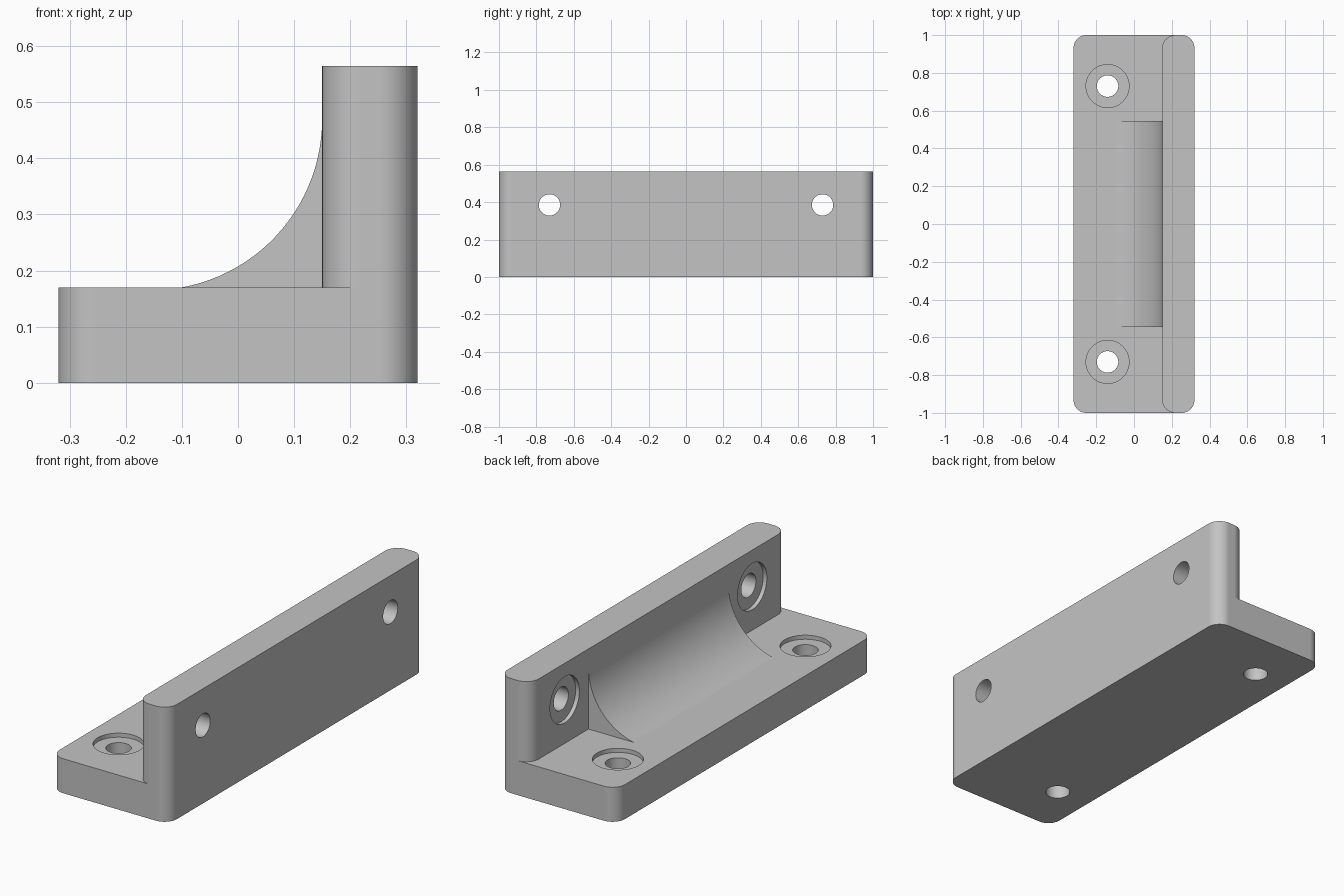
import bpy, bmesh, math
from mathutils import Vector, Matrix

default = bpy.data.objects.get("Cube")
if default:
    bpy.data.objects.remove(default, do_unlink=True)

# Main dimensions
HALF_W, HALF_L, HEIGHT = 0.32, 1.0, 0.565
BASE_H, WALL_X, CORNER = 0.17, 0.15, 0.068
HOLE_R, BORE_R, BORE_D = 0.057, 0.114, 0.02

grey = bpy.data.materials.new("plain_grey")
grey.use_nodes = True
colour = (0.55, 0.55, 0.55, 1)
grey.diffuse_color = colour
grey.node_tree.nodes["Principled BSDF"].inputs["Base Color"].default_value = colour


def finish(name, bm):
    bmesh.ops.recalc_face_normals(bm, faces=bm.faces)
    mesh = bpy.data.meshes.new(name)
    bm.to_mesh(mesh)
    bm.free()
    mesh.materials.append(grey)
    ob = bpy.data.objects.new(name, mesh)
    bpy.context.collection.objects.link(ob)
    return ob


def prism(name, outline, sweep):
    bm = bmesh.new()
    face = bm.faces.new([bm.verts.new(p) for p in outline])
    ext = bmesh.ops.extrude_face_region(bm, geom=[face], use_keep_orig=True)
    moved = [v for v in ext["geom"] if isinstance(v, bmesh.types.BMVert)]
    bmesh.ops.translate(bm, verts=moved, vec=Vector(sweep))
    return finish(name, bm)


def rounded_slab(name, x0, x1, z0, z1, steps=12):
    pts = []
    corners = [(x1, HALF_L, 0), (x0, HALF_L, 1), (x0, -HALF_L, 2), (x1, -HALF_L, 3)]
    for x, y, quarter in corners:
        cx = x - CORNER if x == x1 else x + CORNER
        cy = y - math.copysign(CORNER, y)
        for i in range(steps + 1):
            a = (quarter + i / steps) * math.pi / 2
            pts.append((cx + CORNER * math.cos(a), cy + CORNER * math.sin(a), z0))
    return prism(name, pts, (0, 0, z1 - z0))


def cylinder(name, radius, start, end):
    start, end = Vector(start), Vector(end)
    axis = end - start
    turn = axis.to_track_quat("Z", "Y").to_matrix().to_4x4()
    bm = bmesh.new()
    bmesh.ops.create_cone(bm, cap_ends=True, segments=48, radius1=radius, radius2=radius,
                          depth=axis.length,
                          matrix=Matrix.Translation((start + end) / 2) @ turn)
    return finish(name, bm)


def combine(target, other, operation):
    other.hide_render = True
    mod = target.modifiers.new(operation.lower(), "BOOLEAN")
    mod.operation, mod.solver, mod.object = operation, "EXACT", other
    bpy.context.view_layer.objects.active = target
    bpy.ops.object.modifier_apply(modifier=mod.name)
    bpy.data.objects.remove(other, do_unlink=True)


# Base plate and upright wall
bracket = rounded_slab("angle_bracket", -HALF_W, HALF_W, 0, BASE_H)
combine(bracket, rounded_slab("wall", WALL_X, HALF_W, BASE_H, HEIGHT), "UNION")

# Concave web between the plate and the wall
radius, centre_z, half_web = 0.305, 0.47, 0.545
centre_x = WALL_X - radius
sweep = math.asin((centre_z - BASE_H) / radius)
web = []
for i in range(25):
    a = -sweep * i / 24
    web.append((centre_x + radius * math.cos(a), -half_web, centre_z + radius * math.sin(a)))
web += [(web[-1][0], -half_web, 0.1), (0.22, -half_web, 0.1), (0.22, -half_web, centre_z)]
combine(bracket, prism("web", web, (0, 2 * half_web, 0)), "UNION")

# Counterbored screw holes through the plate and the wall
for y in (-0.73, 0.73):
    px, wz = -0.14, 0.385
    for cutter in (
        cylinder("plate_hole", HOLE_R, (px, y, -0.1), (px, y, 0.3)),
        cylinder("plate_counterbore", BORE_R, (px, y, BASE_H - BORE_D), (px, y, 0.3)),
        cylinder("wall_hole", HOLE_R, (0.05, y, wz), (0.4, y, wz)),
        cylinder("wall_counterbore", BORE_R, (0.05, y, wz), (WALL_X + BORE_D, y, wz)),
    ):
        combine(bracket, cutter, "DIFFERENCE")

# Tidy flat faces and smooth the rounded ones
bm = bmesh.new()
bm.from_mesh(bracket.data)
bmesh.ops.remove_doubles(bm, verts=bm.verts, dist=0.0001)
bmesh.ops.dissolve_limit(bm, angle_limit=math.radians(0.5), verts=bm.verts, edges=bm.edges)
for face in bm.faces:
    face.material_index = 0
bm.to_mesh(bracket.data)
bm.free()

bpy.ops.object.select_all(action="DESELECT")
bracket.select_set(True)
bpy.context.view_layer.objects.active = bracket
bpy.ops.object.shade_smooth_by_angle(angle=math.radians(30))
weighted = bracket.modifiers.new("weighted_normals", "WEIGHTED_NORMAL")
weighted.keep_sharp = True
